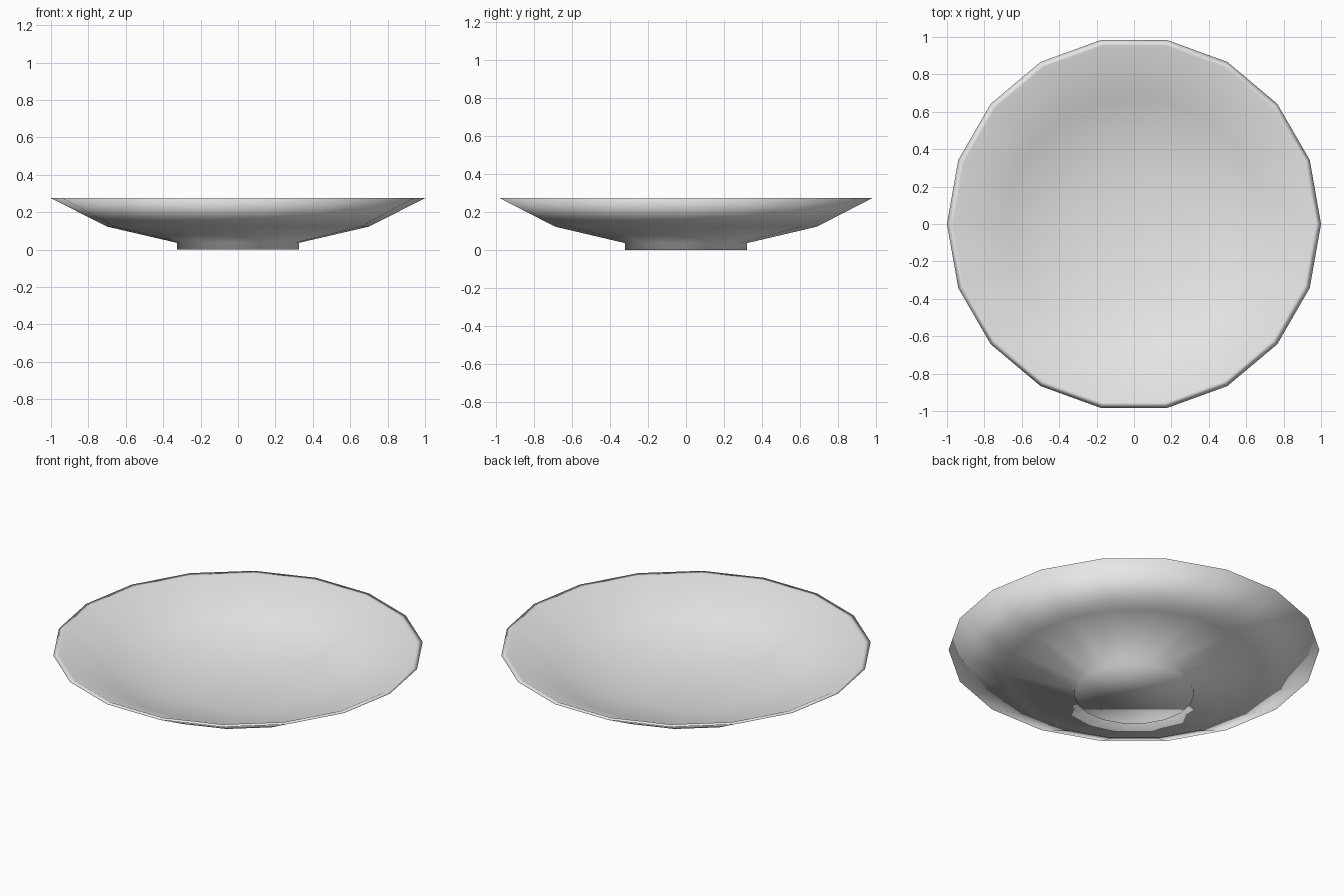
import bpy, bmesh, math

if "Cube" in bpy.data.objects:
    bpy.data.objects.remove(bpy.data.objects["Cube"])

SIDES = 18

# Pale grey ceramic
mat = bpy.data.materials.new("pale_grey")
mat.diffuse_color = (0.8, 0.8, 0.8, 1.0)
mat.use_nodes = True
mat.node_tree.nodes["Principled BSDF"].inputs["Base Color"].default_value = mat.diffuse_color

# Half profile (radius, height): foot, outer wall, rim, inner wall
profile = [(0.325, 0.0), (0.325, 0.036), (0.70, 0.123), (1.0, 0.275),
           (0.968, 0.275), (0.685, 0.142), (0.315, 0.058)]

bm = bmesh.new()
rings = []
for r, z in profile:
    rings.append([bm.verts.new((r * math.cos(2 * math.pi * i / SIDES),
                                r * math.sin(2 * math.pi * i / SIDES), z))
                  for i in range(SIDES)])

# Skin between neighbouring rings
for a, b in zip(rings, rings[1:]):
    for i in range(SIDES):
        j = (i + 1) % SIDES
        bm.faces.new((a[i], a[j], b[j], b[i]))

# Foot underside and inner floor
bm.faces.new(list(reversed(rings[0])))
bm.faces.new(rings[-1])
bmesh.ops.recalc_face_normals(bm, faces=bm.faces[:])
for f in bm.faces:
    f.smooth = True

mesh = bpy.data.meshes.new("shallow_bowl")
bm.to_mesh(mesh)
bm.free()
mesh.materials.append(mat)
bowl = bpy.data.objects.new("shallow_bowl", mesh)
bpy.context.collection.objects.link(bowl)
